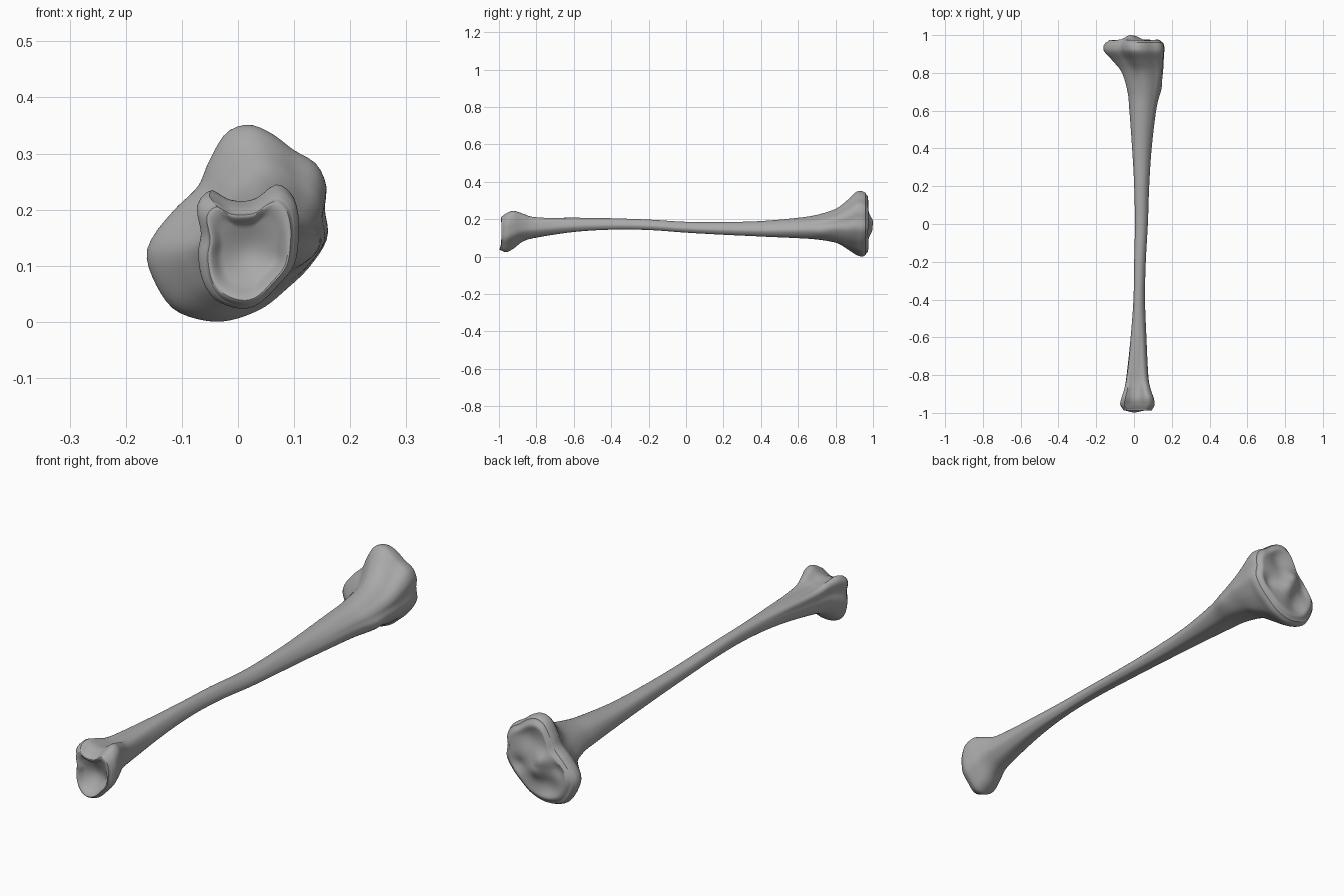
import bpy, bmesh
from math import pi, sin, cos, atan2, exp, hypot

SIDES = 72

default_cube = bpy.data.objects.get("Cube")
if default_cube:
    bpy.data.objects.remove(default_cube, do_unlink=True)


def spline(a, b, c, d, t):
    """Smooth value between b and c."""
    return b + 0.5 * t * (c - a + t * (2 * a - 5 * b + 4 * c - d + t * (3 * (b - c) + d - a)))


def box_mapped(outline):
    """Sample a closed outline by angle and scale it to a unit box."""
    xs, zs = zip(*outline)
    mid_x, mid_z = (min(xs) + max(xs)) / 2, (min(zs) + max(zs)) / 2
    half_x, half_z = (max(xs) - min(xs)) / 2, (max(zs) - min(zs)) / 2
    count = len(outline)
    curve = []
    for i in range(count):
        a, b, c, d = (outline[(i + k) % count] for k in range(4))
        for step in range(16):
            x, z = (spline(a[k], b[k], c[k], d[k], step / 16) for k in range(2))
            curve.append(((x - mid_x) / half_x, (z - mid_z) / half_z))
    polar = sorted((atan2(z, x), hypot(x, z)) for x, z in curve)
    polar = [(polar[-1][0] - 2 * pi, polar[-1][1])] + polar + [(polar[0][0] + 2 * pi, polar[0][1])]
    result = []
    for i in range(SIDES):
        angle = -pi + 2 * pi * i / SIDES
        for (a0, r0), (a1, r1) in zip(polar, polar[1:]):
            if a0 <= angle <= a1:
                r = r0 + (r1 - r0) * (angle - a0) / max(a1 - a0, 1e-6)
                break
        result.append((r * cos(angle), r * sin(angle)))
    return result


# Cross-section outlines (x, z), counter-clockwise
knee = box_mapped([
    (.16, .15), (.155, .2), (.158, .24), (.14, .28), (.1, .305), (.06, .335), (.02, .35),
    (-.02, .335), (-.05, .285), (-.07, .24), (-.11, .2), (-.15, .15), (-.16, .11),
    (-.135, .05), (-.1, .015), (-.03, 0), (.04, .02), (.09, .06), (.13, .1)])
ankle = box_mapped([
    (.108, .15), (.108, .19), (.098, .225), (.07, .243), (.03, .217), (-.02, .215),
    (-.05, .232), (-.072, .21), (-.065, .16), (-.07, .12), (-.062, .07), (-.04, .035),
    (0, .018), (.035, .025), (.07, .06), (.1, .1)])
shaft = box_mapped([
    (1, -.35), (.85, .3), (.4, .85), (-.2, 1), (-.8, .7), (-1, 0), (-.75, -.65),
    (-.1, -.95), (.6, -.95)])

# Stations along the bone: y, x range, z range, blend (-1 ankle, 0 shaft, 1 knee)
stations = [
    (-.975, -.062, .1, .027, .222, -1),
    (-.955, -.073, .108, .025, .235, -1),
    (-.92, -.066, .103, .045, .245, -1),
    (-.87, -.052, .088, .082, .232, -.85),
    (-.8, -.04, .077, .102, .215, -.6),
    (-.6, -.018, .066, .133, .21, -.2),
    (-.4, -.003, .058, .146, .205, 0),
    (-.2, .001, .062, .144, .198, 0),
    (0, .005, .073, .13, .186, 0),
    (.2, .001, .08, .119, .185, 0),
    (.4, -.01, .093, .11, .19, 0),
    (.6, -.026, .117, .1, .208, .2),
    (.7, -.036, .138, .092, .224, .35),
    (.8, -.065, .153, .073, .256, .65),
    (.86, -.11, .156, .035, .3, .9),
    (.91, -.155, .159, .008, .346, 1),
    (.94, -.162, .159, 0, .35, 1),
    (.96, -.15, .153, .008, .342, 1)]


def station_at(position):
    i = min(int(position), len(stations) - 2)
    last = len(stations) - 1
    near = [stations[max(0, min(last, i + k))] for k in (-1, 0, 1, 2)]
    return [spline(*values, position - i) for values in zip(*near)]


def section(y, x0, x1, z0, z1, blend):
    end = knee if blend > 0 else ankle
    w = min(abs(blend), 1)
    for (sx, sz), (ex, ez) in zip(shaft, end):
        u, v = sx + (ex - sx) * w, sz + (ez - sz) * w
        yield (x0 + x1 + u * (x1 - x0)) / 2, y, (z0 + z1 + v * (z1 - z0)) / 2


def bump(x, z, cx, cz, size):
    return exp(-((x - cx) ** 2 + (z - cz) ** 2) / size ** 2)


def ease(t):
    t = max(0, min(1, t))
    return t * t * (3 - 2 * t)


def knee_face(x, z, t):
    """Plateau with a raised middle ridge and two shallow dishes."""
    ridge = .022 * bump(x, z, -.02, .19, .035) + .02 * bump(x, z, 0, .14, .035)
    dishes = .016 * bump(x, z, .04, .26, .05) + .016 * bump(x, z, -.05, .08, .05)
    notch = .012 * bump(x, z, .09, .14, .03) + .01 * bump(x, z, -.09, .16, .03)
    return .016 * ease(t / .15) + (ridge - dishes - notch) * ease(t / .3)


def ankle_face(x, z, t):
    """Hollow joint face with a raised lip and a low hooked tip."""
    lip = .013 * ease(t / .1) + .01 * bump(x, z, 0, .035, .04) * ease(t / .12)
    hollow = .04 * bump(x, z, .02, .12, .065) + .015 * bump(x, z, .09, .1, .03)
    return -lip + hollow * ease((t - .08) / .3)


# Loft the bone, then close each end with a sculpted joint face
bm = bmesh.new()
steps = 6 * (len(stations) - 1)
rings = [[bm.verts.new(p) for p in section(*station_at(i / 6))] for i in range(steps + 1)]


def bridge(a, b):
    for i in range(SIDES):
        j = (i + 1) % SIDES
        bm.faces.new((a[i], a[j], b[j], b[i]))


def close_end(rim, relief):
    cx, cz = (sum(v.co[k] for v in rim) / SIDES for k in (0, 2))
    previous, levels = rim, 18
    for level in range(1, levels):
        t = (level / levels) ** 1.4
        ring = []
        for v in rim:
            x, z = v.co.x + (cx - v.co.x) * t, v.co.z + (cz - v.co.z) * t
            ring.append(bm.verts.new((x, v.co.y + relief(x, z, t), z)))
        bridge(previous, ring)
        previous = ring
    tip = bm.verts.new((cx, rim[0].co.y + relief(cx, cz, 1), cz))
    for i in range(SIDES):
        bm.faces.new((previous[i], previous[(i + 1) % SIDES], tip))


for a, b in zip(rings, rings[1:]):
    bridge(a, b)
close_end(rings[0], ankle_face)
close_end(rings[-1], knee_face)

# Sculpted swellings on the sides: front tuberosity, ankle knob, underside hollow
for v in bm.verts:
    x, y, z = v.co
    v.co.x += .008 * exp(-((y - .72) / .04) ** 2) * bump(x, z, .14, .12, .04)
    v.co.z += .012 * exp(-((y - .87) / .05) ** 2) * bump(x, z, .03, .03, .06)
    v.co.z -= .008 * exp(-((y + .87) / .06) ** 2) * bump(x, z, .01, .23, .03)
bmesh.ops.recalc_face_normals(bm, faces=bm.faces)

mesh = bpy.data.meshes.new("shin_bone")
bm.to_mesh(mesh)
bm.free()
bone = bpy.data.objects.new("shin_bone", mesh)
bpy.context.collection.objects.link(bone)

# Plain grey bone colour
grey = bpy.data.materials.new("bone_grey")
grey.use_nodes = True
colour = (.4, .4, .4, 1)
grey.diffuse_color = colour
grey.node_tree.nodes["Principled BSDF"].inputs["Base Color"].default_value = colour
mesh.materials.append(grey)

bpy.context.view_layer.objects.active = bone
bone.select_set(True)
bpy.ops.object.shade_smooth_by_angle(angle=pi / 4)
